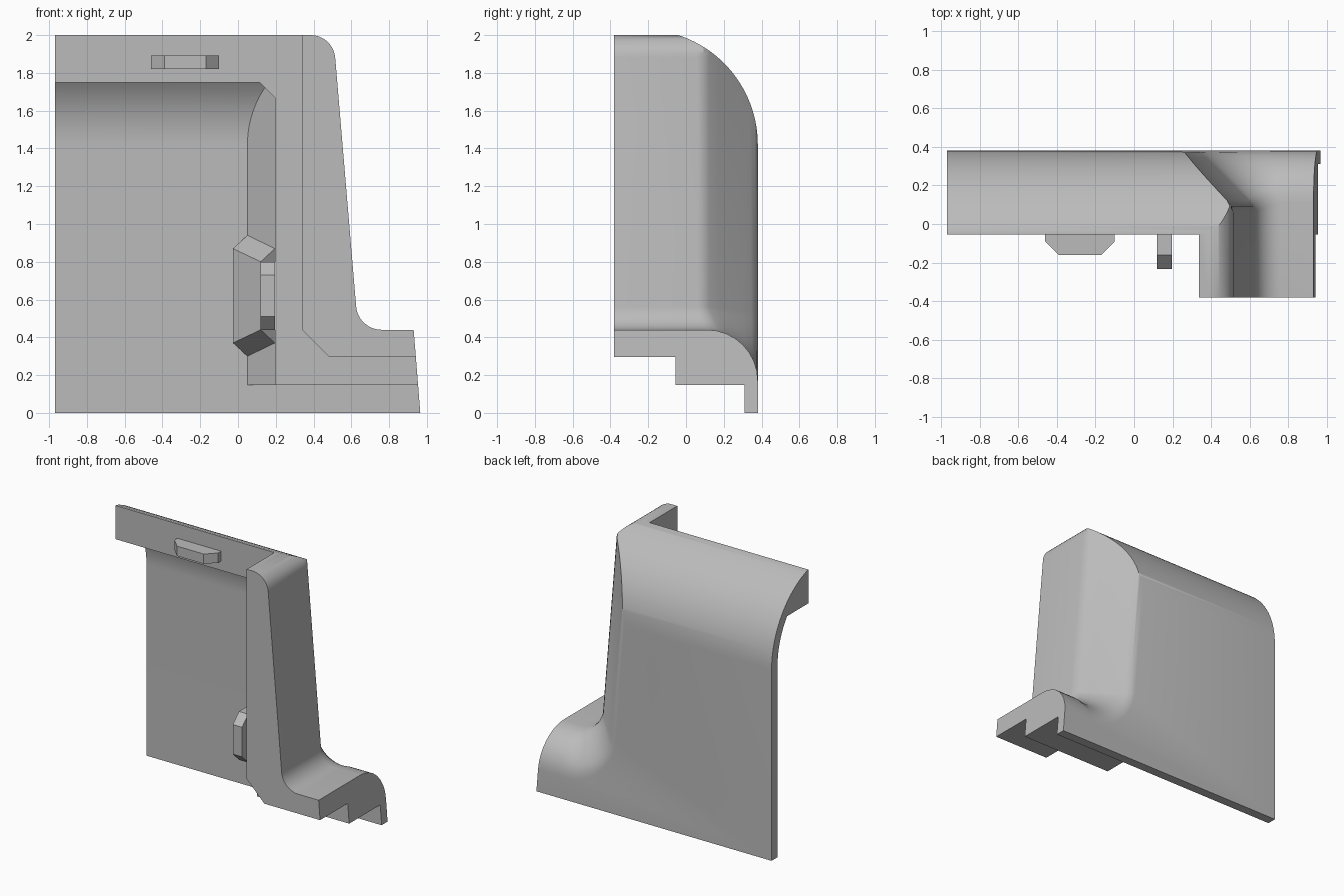
import bpy, bmesh, math
from mathutils import Vector

if "Cube" in bpy.data.objects:
    bpy.data.objects.remove(bpy.data.objects["Cube"])

grey = bpy.data.materials.new("plain grey")
grey.diffuse_color = (0.5, 0.5, 0.5, 1)
grey.use_nodes = True
grey.node_tree.nodes["Principled BSDF"].inputs["Base Color"].default_value = grey.diffuse_color


def finish(bm, name):
    bmesh.ops.recalc_face_normals(bm, faces=bm.faces)
    mesh = bpy.data.meshes.new(name)
    bm.to_mesh(mesh)
    bm.free()
    mesh.materials.append(grey)
    ob = bpy.data.objects.new(name, mesh)
    bpy.context.collection.objects.link(ob)
    return ob


def prism(name, pts, place, a, b):
    """Extrude a 2D polygon; place(u, v, w) maps it into space, w from a to b."""
    bm = bmesh.new()
    lo = [bm.verts.new(place(u, v, a)) for u, v in pts]
    hi = [bm.verts.new(place(u, v, b)) for u, v in pts]
    bm.faces.new(lo)
    bm.faces.new(hi)
    for i in range(len(pts)):
        j = (i + 1) % len(pts)
        bm.faces.new((lo[i], lo[j], hi[j], hi[i]))
    return finish(bm, name)


def along_x(u, v, w): return (w, u, v)
def along_y(u, v, w): return (u, w, v)
def along_z(u, v, w): return (u, v, w)


def boolean(ob, cutter, op):
    mod = ob.modifiers.new(op, 'BOOLEAN')
    mod.operation = op
    mod.solver = 'EXACT'
    mod.object = cutter
    bpy.context.view_layer.objects.active = ob
    bpy.ops.object.modifier_apply(modifier=mod.name)
    bpy.data.objects.remove(cutter)


def arc(cx, cy, r, a0, a1, n):
    return [(cx + r * math.cos(math.radians(a0 + (a1 - a0) * i / n)),
             cy + r * math.sin(math.radians(a0 + (a1 - a0) * i / n))) for i in range(n + 1)]


# Edge profiles as (inward offset, y): bevelled column side and rounded foot
SIDE = [(0, .06), (.007, .093), (.03, .123), (.08, .173), (.14, .233),
        (.20, .293), (.25, .343), (.28, .37), (.315, .38)]
FOOT = [(.27 * (1 - math.cos(math.pi * i / 16)), .11 + .27 * math.sin(math.pi * i / 16))
        for i in range(9)]
LEFT, FRONT, BACK, TIP = -.97, -.38, .38, .965


def edge_x(z):
    return .6255 - (z - .563) * (.111 / 1.318)


# Main body: sections lofted along the outer edge, then capped
sections = []
for x, z in arc(.385, 1.87, .13, 90, 5, 10):
    sections.append([(x, FRONT, z)] + [(min(x, edge_x(z) - o), y, z) for o, y in SIDE])
N = 12
for i, (x, z) in enumerate(arc(.76, .575, .135, 185, 270, N)):
    t = i / N
    d = (Vector((x, z)) - Vector((.76, .575))).normalized()
    s = [(x, FRONT, z)]
    for p, q in zip(SIDE, FOOT):
        o, y = p[0] + (q[0] - p[0]) * t, p[1] + (q[1] - p[1]) * t
        s.append((x + d.x * o, y, z + d.y * o))
    sections.append(s)
sections.append([(.93, FRONT, .44)] + [(.93 + .08 * o, y, .44 - o) for o, y in FOOT])

bm = bmesh.new()
grid = [[bm.verts.new(p) for p in s] for s in sections]
for a, b in zip(grid, grid[1:]):
    for j in range(len(a) - 1):
        bm.faces.new((a[j], a[j + 1], b[j + 1], b[j]))
ltf, ltb, lbf, lbb, rbf, rbb = [bm.verts.new(p) for p in (
    (LEFT, FRONT, 2), (LEFT, BACK, 2), (LEFT, FRONT, 0),
    (LEFT, BACK, 0), (TIP, FRONT, 0), (TIP, BACK, 0))]
bm.faces.new([s[0] for s in grid] + [rbf, lbf, ltf])
bm.faces.new([s[-1] for s in grid] + [rbb, lbb, ltb])
bm.faces.new(grid[0] + [ltb, ltf])
bm.faces.new(grid[-1] + [rbb, rbf])
bm.faces.new((ltf, ltb, lbb, lbf))
bm.faces.new((lbf, lbb, rbb, rbf))
body = finish(bm, "corner_shell")

# Rounded top back edge
top = arc(-.23, 1.42, .61, 0, 72.0, 24)
boolean(body, prism("top_round_cutter", top + [(-.055, 2.5), (1, 2.5), (1, 1.42)],
                    along_x, -2, 2), 'DIFFERENCE')
# Open space in front of the beam, column and foot
boolean(body, prism("front_cutter", [(-2, 3), (.338, 3), (.338, .44), (.483, .295), (2, .295),
                                     (2, -1), (-2, -1)], along_y, -1, -.055), 'DIFFERENCE')
# Step under the foot
boolean(body, prism("step_cutter", [(-1, -1), (.31, -1), (.31, .148), (-1, .148)],
                    along_x, -2, 2), 'DIFFERENCE')
# Hollow behind the beam: curved roof, slanted right wall, clipped top corner
hollow = prism("hollow_cutter", [(-1, -1), (.31, -1)] + arc(-.23, 1.42, .54, 0, 37.67, 14)
               + [(-1, 1.75)], along_x, -2, .195)
boolean(hollow, prism("slant", [(-3, -2), (.195, -2), (.195, .165), (.05, .31), (.05, 1),
                                (-3, 1)], along_z, -2, 3), 'INTERSECT')
boolean(hollow, prism("corner_clip", [(-3, -2), (.195, -2), (.195, 1.67), (.115, 1.75),
                                      (.115, 3), (-3, 3)], along_y, -2, 2), 'INTERSECT')
boolean(body, hollow, 'DIFFERENCE')

# Tab on the beam
prism("top_tab", [(-.46, -.04), (-.46, -.09), (-.39, -.16), (-.17, -.16), (-.10, -.09),
                  (-.10, -.04)], along_z, 1.82, 1.893)
# Tab on the column
prism("side_tab", [(.16, .80), (-.16, .80), (-.232, .73), (-.232, .51), (-.16, .44), (.16, .44)],
      along_x, .12, .196)
# Tapered block behind the side tab
bm = bmesh.new()
for x, y, h in ((.05, .31, .32), (.195, .165, .25), (-.027, .235, .25), (.12, .09, .18)):
    for s in (-1, 1):
        bm.verts.new((x, y, .62 + s * h))
bmesh.ops.convex_hull(bm, input=bm.verts)
bmesh.ops.dissolve_limit(bm, angle_limit=.02, verts=bm.verts, edges=bm.edges)
finish(bm, "side_block")

# Smooth the curved shell, keeping its edges sharp
bpy.ops.object.select_all(action='DESELECT')
body.select_set(True)
bpy.context.view_layer.objects.active = body
bpy.ops.object.shade_smooth_by_angle(angle=math.radians(30))
